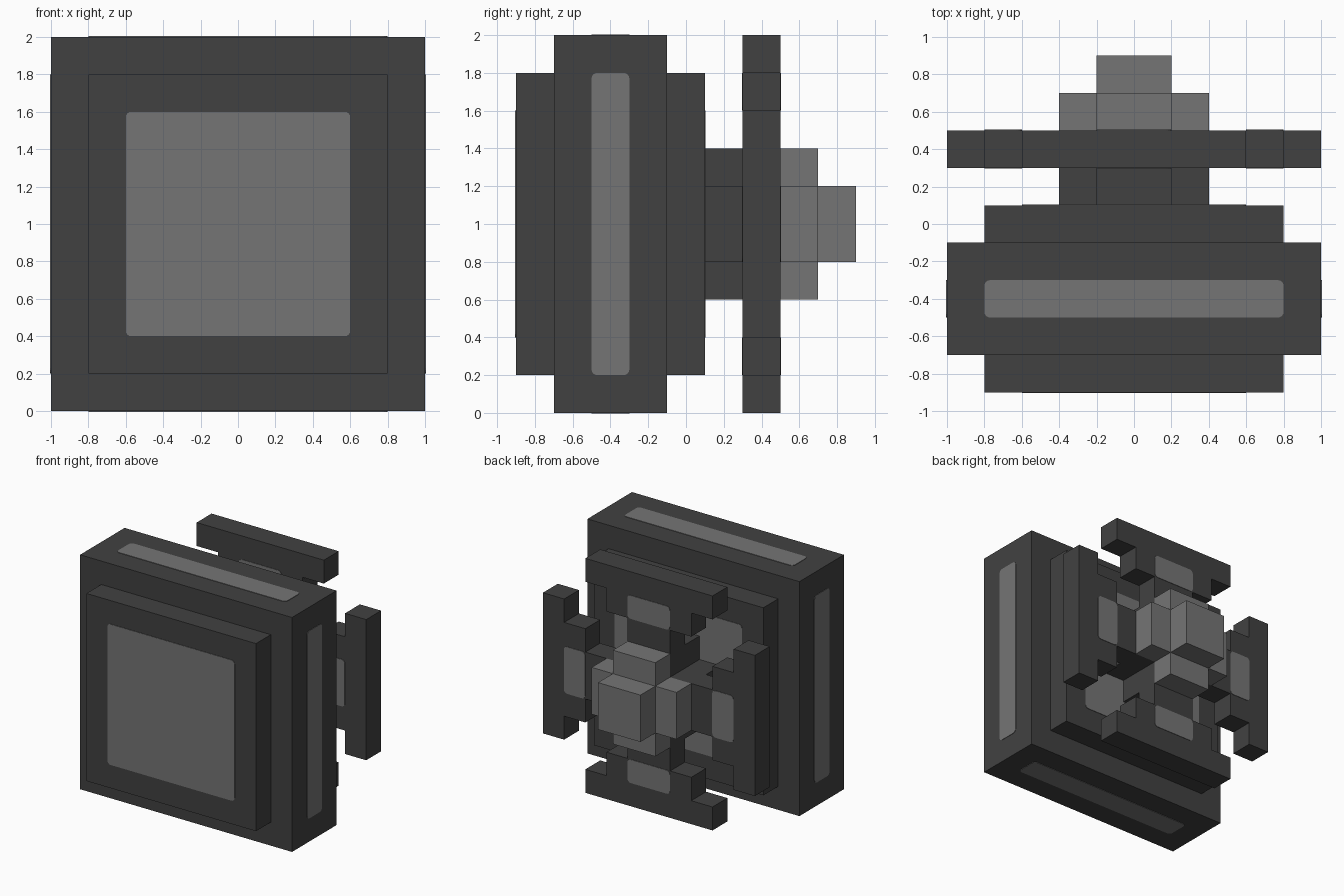
import bpy, bmesh, math
from mathutils import Matrix, Vector

cube = bpy.data.objects.get("Cube")
if cube:
    bpy.data.objects.remove(cube, do_unlink=True)


def material(name, value):
    m = bpy.data.materials.new(name)
    m.use_nodes = True
    color = (value, value, value, 1)
    m.diffuse_color = color
    m.node_tree.nodes["Principled BSDF"].inputs["Base Color"].default_value = color
    return m


DARK = material("dark grey", 0.053)
LIGHT = material("light grey", 0.178)
CENTRE = Vector((0, 0, 1))
SKIN = 0.004  # thickness of the inlaid plates


def prism(name, outline, y0, y1, mat, turn=0, tilt=False):
    """Extrude an (x, z) outline along y, optionally tilted to face up,
    then turned by quarter turns about the central y axis."""
    bm = bmesh.new()
    face = bm.faces.new([bm.verts.new((u, y0, v)) for u, v in outline])
    new = bmesh.ops.extrude_face_region(bm, geom=[face])["geom"]
    bmesh.ops.translate(bm, vec=(0, y1 - y0, 0),
                        verts=[g for g in new if isinstance(g, bmesh.types.BMVert)])
    if tilt:
        bm.transform(Matrix.Rotation(math.pi / 2, 4, 'X'))
    bm.transform(Matrix.Translation(CENTRE) @ Matrix.Rotation(turn * math.pi / 2, 4, 'Y'))
    bmesh.ops.recalc_face_normals(bm, faces=bm.faces)
    mesh = bpy.data.meshes.new(name)
    bm.to_mesh(mesh)
    bm.free()
    mesh.materials.append(mat)
    ob = bpy.data.objects.new(name, mesh)
    bpy.context.collection.objects.link(ob)
    return ob


def rect(u0, u1, v0, v1):
    return [(u0, v0), (u1, v0), (u1, v1), (u0, v1)]


def rounded(u0, u1, v0, v1, r=0.03, steps=4):
    pts = []
    corners = [(u1 - r, v1 - r), (u0 + r, v1 - r), (u0 + r, v0 + r), (u1 - r, v0 + r)]
    for i, (cu, cv) in enumerate(corners):
        for s in range(steps + 1):
            a = (i + s / steps) * math.pi / 2
            pts.append((cu + r * math.cos(a), cv + r * math.sin(a)))
    return pts


def square(h):
    return rect(-h, h, -h, h)


def plus(a, b):
    return [(-a, -b), (a, -b), (a, -a), (b, -a), (b, a), (a, a),
            (a, b), (-a, b), (-a, a), (-b, a), (-b, -a), (-a, -a)]


# Main body: thick slab with a smaller plate on each face
prism("body_slab", square(1.0), -0.7, -0.1, DARK)
prism("front_plate", square(0.8), -0.9, -0.7, DARK)
prism("back_plate", square(0.8), -0.1, 0.1, DARK)
prism("front_panel", rounded(-0.6, 0.6, -0.6, 0.6), -0.9 - SKIN, -0.9, LIGHT)
prism("back_panel", rounded(-0.6, 0.6, -0.6, 0.6), 0.1, 0.1 + SKIN, LIGHT)

# Hub: dark cross joining body and arms, light stepped cap behind it
prism("hub_cross", plus(0.2, 0.4), 0.1, 0.5, DARK)
prism("cap_cross", plus(0.2, 0.4), 0.5, 0.7, LIGHT)
prism("cap_tip", square(0.2), 0.7, 0.9, LIGHT)

# Four stepped arms, each with a light plate on both faces, and four edge strips
half = [(0.2, 0.4), (0.2, 0.6), (0.4, 0.6), (0.4, 0.8), (0.6, 0.8), (0.6, 1.0)]
arm = half + [(-u, v) for u, v in reversed(half)]
patch = rounded(-0.2, 0.2, 0.6, 0.8)
for k, side in enumerate(("top", "left", "bottom", "right")):
    prism(side + "_arm", arm, 0.3, 0.5, DARK, k)
    prism(side + "_arm_front_patch", patch, 0.3 - SKIN, 0.3, LIGHT, k)
    prism(side + "_arm_back_patch", patch, 0.5, 0.5 + SKIN, LIGHT, k)
    # tilting sends outline v to -y and depth to the outward direction
    prism(side + "_edge_strip", rounded(-0.8, 0.8, 0.3, 0.5), 1.0, 1.0 + SKIN, LIGHT, k, tilt=True)
